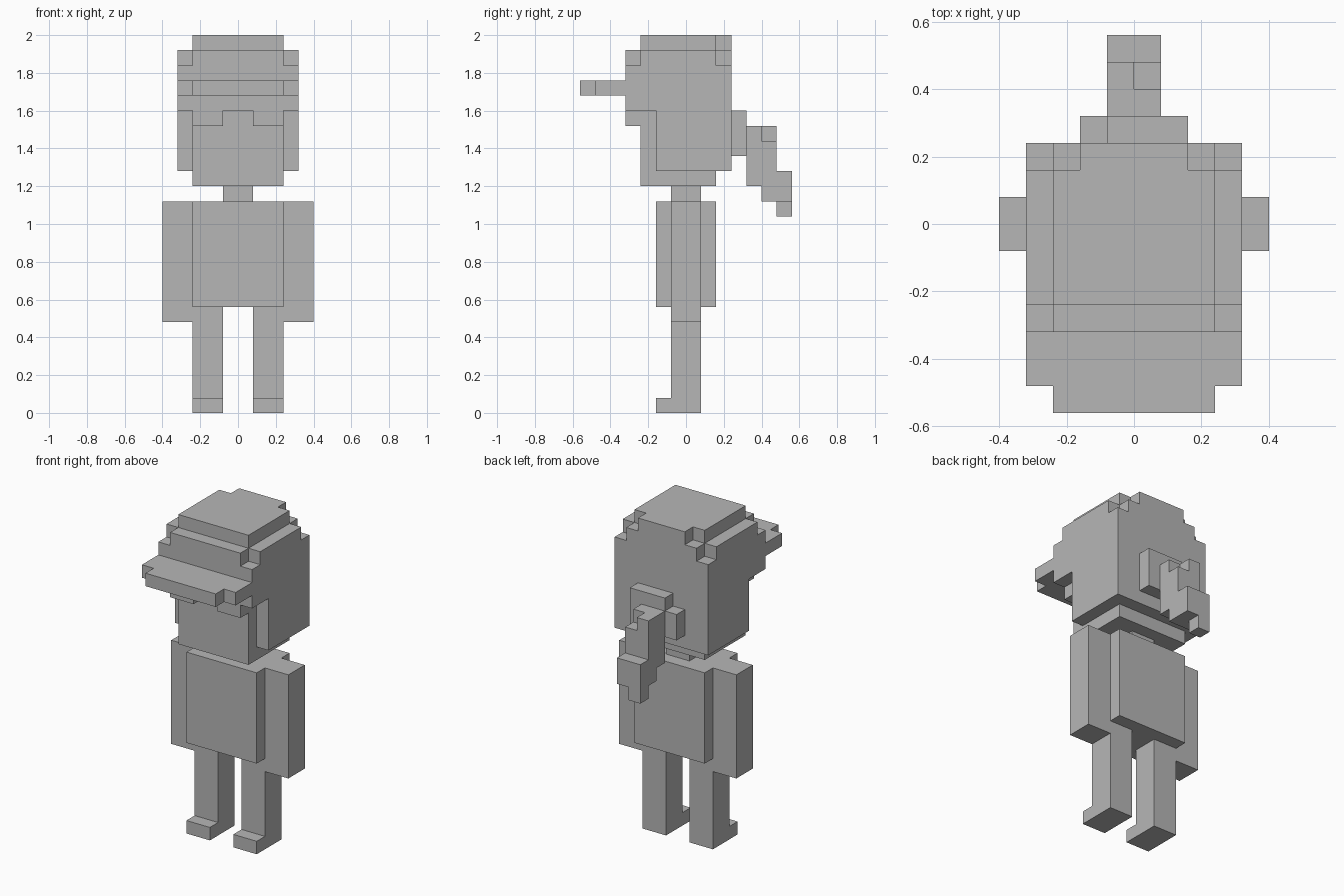
import bpy
import bmesh
from mathutils import Matrix, Vector

U = 0.08  # edge length of one block

old = bpy.data.objects.get("Cube")
if old:
    bpy.data.objects.remove(old, do_unlink=True)

grey = bpy.data.materials.new("plain grey")
grey.use_nodes = True
colour = (0.47, 0.47, 0.47, 1)
grey.diffuse_color = colour
grey.node_tree.nodes["Principled BSDF"].inputs["Base Color"].default_value = colour


def part(name, *boxes):
    """One object made of boxes, each given as x, y and z ranges in blocks."""
    bm = bmesh.new()
    for ranges in boxes:
        low = Vector([r[0] for r in ranges]) * U
        high = Vector([r[1] for r in ranges]) * U
        place = Matrix.Translation((low + high) / 2) @ Matrix.Diagonal((*(high - low), 1))
        bmesh.ops.create_cube(bm, size=1, matrix=place)
    mesh = bpy.data.meshes.new(name)
    bm.to_mesh(mesh)
    bm.free()
    mesh.materials.append(grey)
    obj = bpy.data.objects.new(name, mesh)
    bpy.context.collection.objects.link(obj)
    return obj


def span(side, inner, outer):
    """An x range on the left (+1) or right (-1) side."""
    return tuple(sorted((side * inner, side * outer)))


# Body
part("torso", ((-3, 3), (-2, 2), (7, 14)))
part("neck", ((-1, 1), (-1, 1), (14, 15)))

# Limbs, side hair and fringe on both sides
for label, s in (("left", 1), ("right", -1)):
    leg, outer = span(s, 1, 3), span(s, 3, 4)
    part(label + "_leg", (leg, (-1, 1), (1, 7)))
    part(label + "_foot", (leg, (-2, 1), (0, 1)))
    part(label + "_arm", (span(s, 3, 5), (-1, 1), (6, 14)))
    part(label + "_side_hair", (outer, (-2, 3), (16, 20)))
    part(label + "_fringe", (leg, (-4, -3), (19, 20)))

# Head
part("face", ((-3, 3), (-3, 2), (15, 20)))
part("back_hair", ((-3, 3), (2, 3), (16, 20)))

# Cap with stepped crown
part("cap",
     ((-4, 4), (-4, 3), (20, 23)),
     ((-3, 3), (-4, 3), (23, 24)),
     ((-4, 4), (-3, 2), (23, 24)),
     ((-3, 3), (-3, 2), (24, 25)),
     ((-2, 2), (2, 3), (24, 25)))
part("cap_brim",
     ((-4, 4), (-6, -4), (21, 22)),
     ((-3, 3), (-7, -6), (21, 22)))

# Ponytail with its band
part("hair_band",
     ((-1, 2), (3, 4), (17, 20)),
     ((-2, -1), (3, 4), (17, 19)))
part("ponytail",
     ((-1, 1), (4, 5), (15, 19)),
     ((-1, 1), (5, 6), (14, 18)),
     ((-1, 0), (5, 6), (18, 19)),
     ((0, 1), (6, 7), (14, 16)),
     ((-1, 0), (6, 7), (13, 16)))
